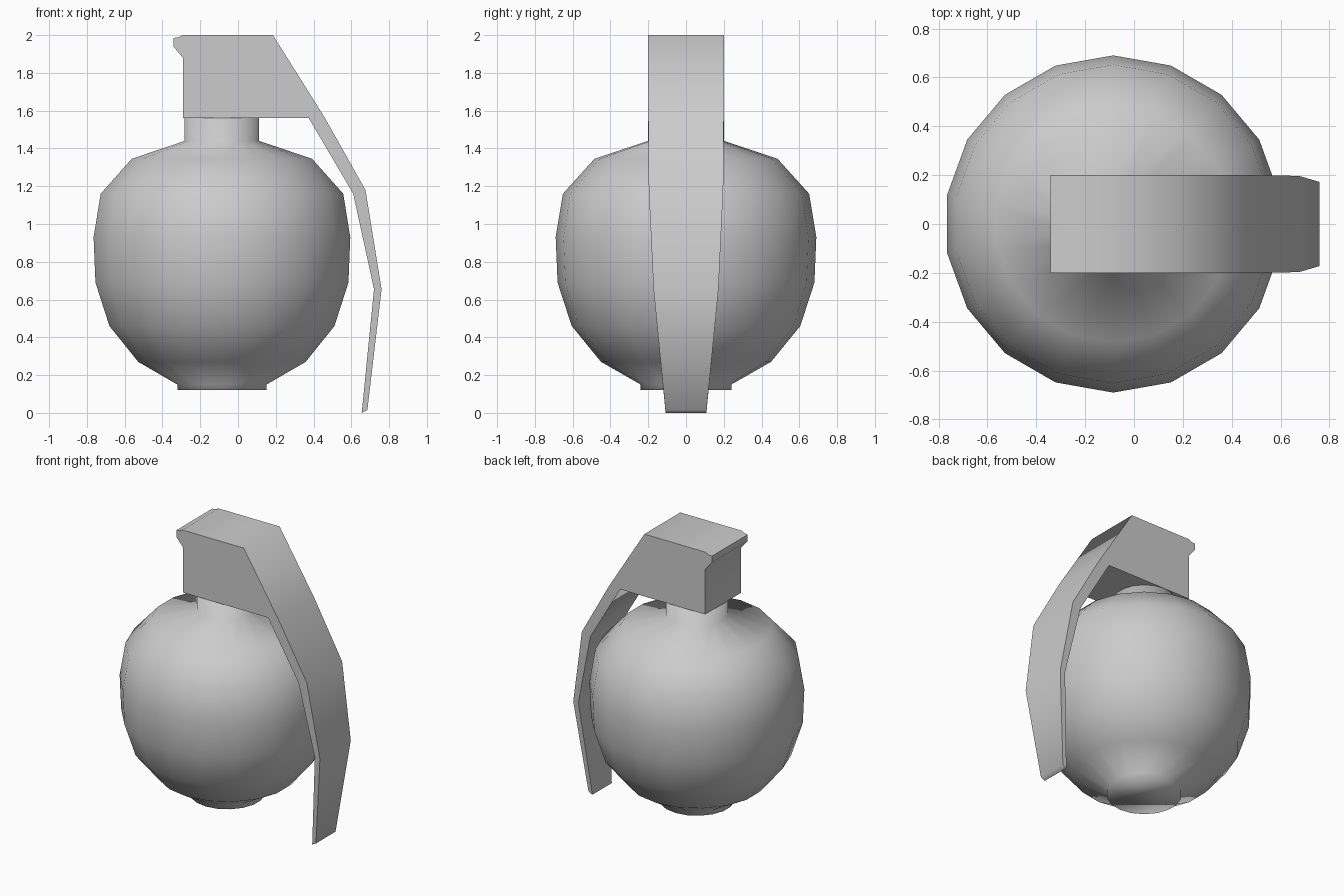
import bpy, bmesh, math

if "Cube" in bpy.data.objects:
    bpy.data.objects.remove(bpy.data.objects["Cube"], do_unlink=True)

grey = bpy.data.materials.new("plain grey")
grey.use_nodes = True
grey.diffuse_color = (0.6, 0.6, 0.6, 1)
grey.node_tree.nodes["Principled BSDF"].inputs["Base Color"].default_value = (0.6, 0.6, 0.6, 1)


def finish(name, bm):
    bmesh.ops.recalc_face_normals(bm, faces=bm.faces)
    mesh = bpy.data.meshes.new(name)
    bm.to_mesh(mesh)
    bm.free()
    mesh.materials.append(grey)
    obj = bpy.data.objects.new(name, mesh)
    bpy.context.collection.objects.link(obj)
    bpy.ops.object.select_all(action="DESELECT")
    bpy.context.view_layer.objects.active = obj
    obj.select_set(True)
    return obj


# Round body with foot and neck: (radius, height) profile turned in 18 steps
SIDES = 18
CENTRE_X = -0.085
profile = [(0.24, 0.12), (0.24, 0.15), (0.45, 0.27), (0.605, 0.46), (0.68, 0.69),
           (0.69, 0.93), (0.652, 1.16), (0.485, 1.345), (0.2, 1.44), (0.2, 1.565)]
bm = bmesh.new()
rings = []
for radius, z in profile:
    angles = [math.tau * (i + 0.5) / SIDES for i in range(SIDES)]
    rings.append([bm.verts.new((CENTRE_X + radius * math.cos(a), radius * math.sin(a), z))
                  for a in angles])
for low, high in zip(rings, rings[1:]):
    for i in range(SIDES):
        j = (i + 1) % SIDES
        bm.faces.new((low[i], low[j], high[j], high[i]))
bm.faces.new(rings[0])
bm.faces.new(rings[-1])
finish("body", bm)
bpy.ops.object.shade_smooth()

# Head block outline (x, z, half width), then the tapering lever as outer/inner pairs
head = [(0.375, 1.56, 0.2), (-0.29, 1.56, 0.2), (-0.29, 1.878, 0.2), (-0.342, 1.94, 0.2),
        (-0.342, 1.985, 0.2), (-0.315, 1.988, 0.2), (-0.293, 2.0, 0.2),
        (0.185, 2.0, 0.2), (0.458, 1.565, 0.2)]
lever_outer = [(0.675, 1.18, 0.197), (0.76, 0.655, 0.172), (0.685, 0.015, 0.109)]
lever_inner = [(0.61, 1.16, 0.196), (0.72, 0.655, 0.172), (0.655, 0.0, 0.108)]

bm = bmesh.new()
outline = head + lever_outer + lever_inner[::-1]
sides = [[bm.verts.new((x, s * w, z)) for x, z, w in outline] for s in (-1, 1)]
count, n_head = len(outline), len(head)
for loop in sides:
    bm.faces.new(loop[:n_head])
    outer = loop[n_head - 1:n_head + 3]
    inner = [loop[0]] + loop[:n_head + 2:-1]
    for k in range(3):
        bm.faces.new((outer[k], outer[k + 1], inner[k + 1], inner[k]))
for i in range(count):
    j = (i + 1) % count
    bm.faces.new((sides[0][i], sides[0][j], sides[1][j], sides[1][i]))
finish("head_and_lever", bm)
bpy.ops.object.shade_smooth_by_angle(angle=math.radians(62))
